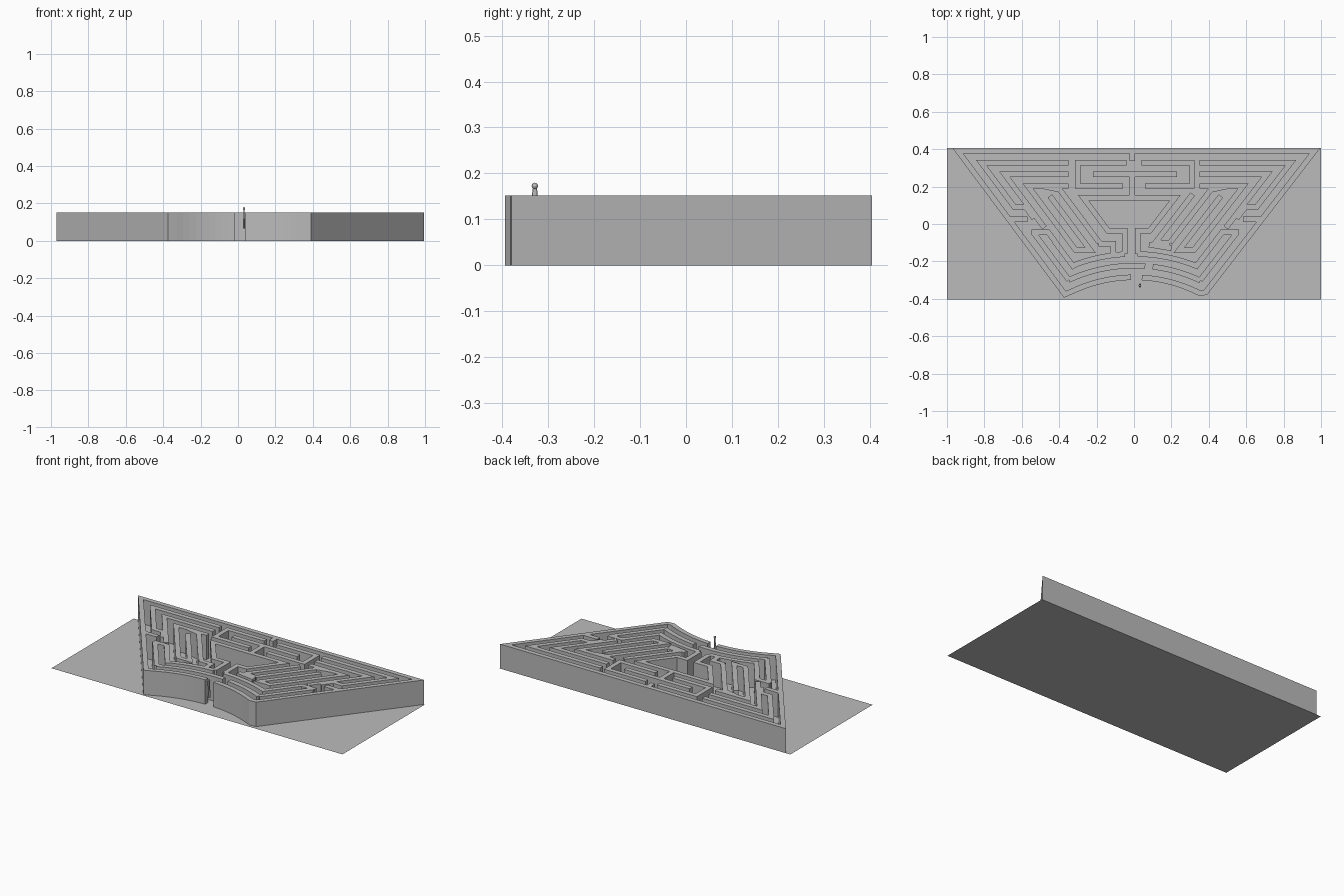
import bpy
import bmesh
import math
from mathutils import Vector

if "Cube" in bpy.data.objects:
    bpy.data.objects.remove(bpy.data.objects["Cube"])

HEIGHT = 0.152
HALF = 0.0145     # half of a wall's thickness
PITCH = 0.0625    # spacing of neighbouring lanes
TOP = 0.405

grey = bpy.data.materials.new("plain grey")
grey.use_nodes = True
grey.diffuse_color = (0.5, 0.5, 0.5, 1)
grey.node_tree.nodes["Principled BSDF"].inputs["Base Color"].default_value = (0.5, 0.5, 0.5, 1)


def finish(name, bm):
    """Turn a bmesh into a named grey object."""
    mesh = bpy.data.meshes.new(name)
    bmesh.ops.recalc_face_normals(bm, faces=bm.faces[:])
    bm.to_mesh(mesh)
    bm.free()
    mesh.materials.append(grey)
    obj = bpy.data.objects.new(name, mesh)
    bpy.context.collection.objects.link(obj)
    return obj


def wall(name, path):
    """Upright wall of constant thickness with mitred corners along a path."""
    pts = [Vector(p) for p in path]
    dirs = [(b - a).normalized() for a, b in zip(pts, pts[1:])]
    bm = bmesh.new()
    rings = []
    for i, p in enumerate(pts):
        before = dirs[max(i - 1, 0)]
        after = dirs[min(i, len(dirs) - 1)]
        n1 = Vector((-before.y, before.x))
        n2 = Vector((-after.y, after.x))
        offset = (n1 + n2) * HALF / (1 + n1.dot(n2))
        a, b = p + offset, p - offset
        corners = [(a, 0), (a, HEIGHT), (b, HEIGHT), (b, 0)]
        rings.append([bm.verts.new((q.x, q.y, z)) for q, z in corners])
    for r, s in zip(rings, rings[1:]):
        for j in range(len(r)):
            k = (j + 1) % len(r)
            bm.faces.new((r[j], r[k], s[k], s[j]))
    bm.faces.new(rings[0])
    bm.faces.new(rings[-1])
    return finish(name, bm)


def row(k):
    """Height on the plan of the straight lane k, counted from the back."""
    return TOP - HALF - PITCH * k


def lane(side, k, y, shift=0.0):
    """Point on the slanted lane k, counted inward from the outer wall."""
    inset = HALF + PITCH * k
    if side < 0:
        return (-0.97 + (TOP - y) * 0.746 + inset * 1.248 + shift, y)
    return (0.995 - (TOP - y) * 0.771 - inset * 1.263 - shift, y)


def arc(k, start, end, steps=10):
    """Points along the curved front lane k between two x positions."""
    radius = 0.77 + PITCH * k
    xs = [start + (end - start) * i / steps for i in range(steps + 1)]
    return [(x, math.sqrt(radius ** 2 - x ** 2) - 1.055) for x in xs]


# Ground sheet
bm = bmesh.new()
sheet = [(-1, -0.403), (1, -0.403), (1, TOP), (-1, TOP)]
bm.faces.new([bm.verts.new((x, y, 0)) for x, y in sheet])
finish("ground", bm)

# Outer wall with the entrance gap in the curved front
left_front = lane(-1, 0, -0.376)
right_front = lane(1, 0, -0.366)
wall("outer_wall",
     arc(0, -0.016, left_front[0])[:-1]
     + [left_front, lane(-1, 0, row(0)), lane(1, 0, row(0)), right_front]
     + arc(0, right_front[0], 0.042)[1:])

# Lanes that both halves share
for side, word in ((-1, "right"), (1, "left")):
    def add(part, path):
        wall(f"{word}_{part}", path)

    inner = 0.35 * side
    # outermost inner hedge, broken by a jog half way down
    add("long_hedge", [(inner, row(1)), lane(side, 1, row(1)),
                       lane(side, 1, 0.09), lane(side, 1, 0.09, 0.06),
                       lane(side, 1, 0.03, 0.06)])
    add("side_shelf", [lane(side, 0, 0.025), lane(side, 0, 0.025, 0.1)])
    add("side_hook", [lane(side, 1, -0.045, -0.01), lane(side, 1, -0.045, 0.08),
                      lane(side, 1, -0.09, 0.08)])
    add("lower_hedge", [lane(side, 1, -0.045), lane(side, 1, -0.3)])
    # second hedge
    add("second_hedge", [(inner, row(2)), lane(side, 2, row(2)),
                         lane(side, 2, -0.02)])
    add("second_lower_hedge", [lane(side, 2, -0.09), lane(side, 2, -0.225)]
        + arc(2, side * 0.32, side * 0.16)[1:])
    # slanted fingers, joined in turn at the front and the back
    add("third_hedge", [(inner, row(3)), lane(side, 3, row(3)),
                        lane(side, 3, -0.14), lane(side, 4, -0.14),
                        lane(side, 4, 0.15)])
    add("fifth_hedge", [lane(side, 4, row(3)), lane(side, 5, row(3) - 0.02),
                        lane(side, 5, -0.1)])
    # bent hedges beside the back centre
    post = -0.3 if side < 0 else 0.31
    add("back_bend", [(side * 0.04, row(1)), (post, row(1)),
                      (post, row(3)), (side * 0.06, row(3))])

# Extra finger on the wider half
wall("left_sixth_hedge", [lane(1, 6, 0.16), lane(1, 6, -0.1), lane(1, 5, -0.1)])

# Back centre
wall("back_stub", [(-0.01, row(0)), (-0.01, row(1) + 0.01)])
wall("back_bar", [(-0.22, row(2)), (0.23, row(2))])
wall("back_post", [(-0.01, row(2)), (-0.01, row(4))])

# Central chamber and its passage
wall("chamber", [(-0.05, -0.16), (-0.05, -0.035), lane(-1, 6.2, -0.035),
                 lane(-1, 6.2, row(4)), lane(1, 7, row(4)),
                 lane(1, 7, -0.035), (0.02, -0.035), (0.02, -0.16)])
wall("passage_front_right", arc(2, -0.05, -0.16))
wall("passage_front_left", arc(2, 0.02, 0.16))
wall("chamber_hook", [(-0.19, -0.105), (-0.11, -0.105), (-0.11, -0.165)])
wall("chamber_bar", [(0.08, -0.11), (0.2, -0.13)])

# Curved hedges behind the entrance
wall("front_curve_right", arc(1, -0.349, 0.06))
wall("front_curve_left", arc(1, 0.1, 0.355))

# Small flat figure at the entrance
bm = bmesh.new()
bmesh.ops.create_cone(bm, cap_ends=True, segments=10, radius1=0.012,
                      radius2=0.005, depth=0.1)
bmesh.ops.scale(bm, vec=(0.5, 1, 1), verts=bm.verts[:])
bmesh.ops.translate(bm, vec=(0.032, -0.329, 0.117), verts=bm.verts[:])
head = bmesh.ops.create_uvsphere(bm, u_segments=10, v_segments=6, radius=0.007)
bmesh.ops.translate(bm, vec=(0.032, -0.329, 0.173), verts=head["verts"])
finish("figure", bm)
